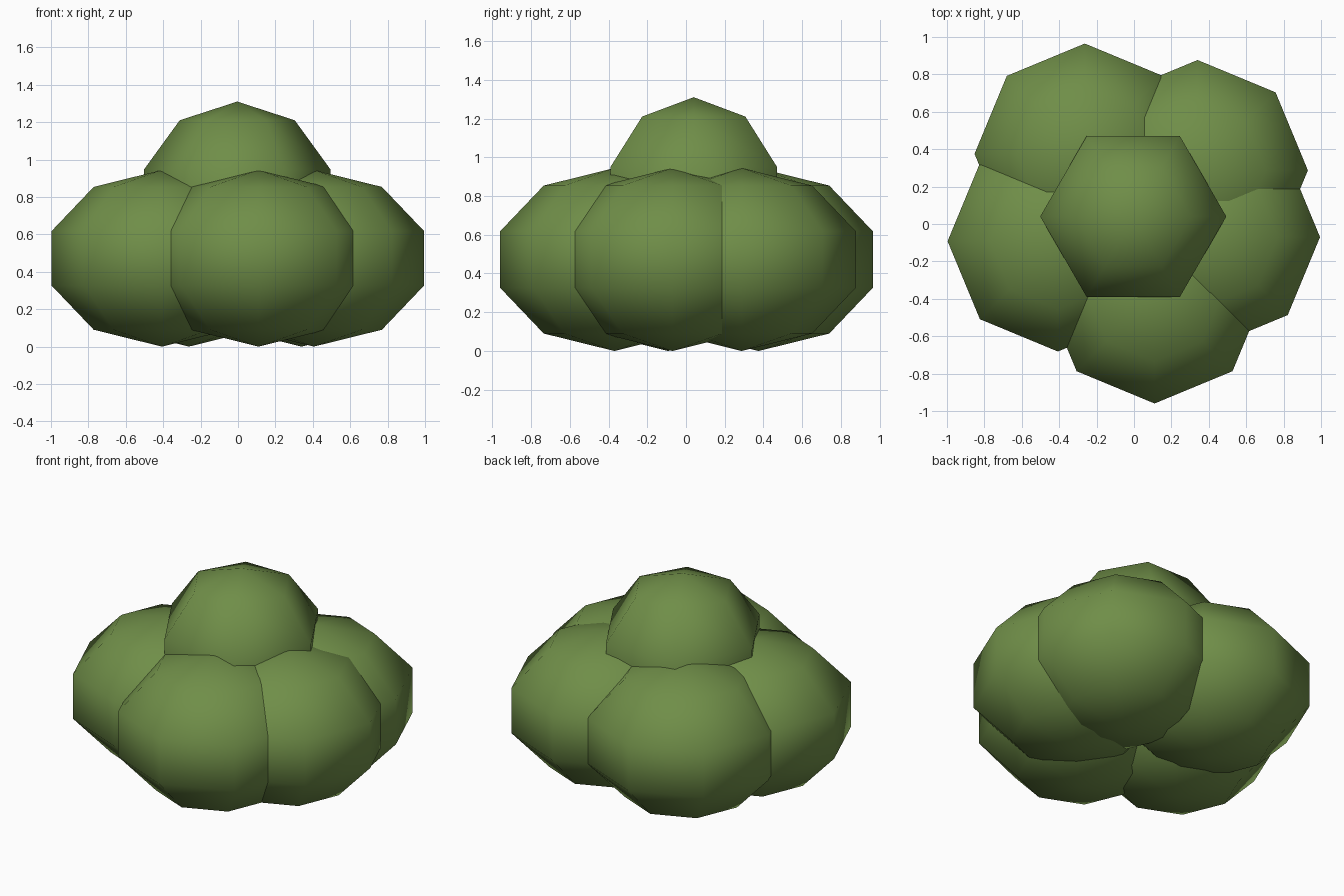
import bpy, bmesh, math
from mathutils import Matrix

if "Cube" in bpy.data.objects:
    bpy.data.objects.remove(bpy.data.objects["Cube"])

leaf = bpy.data.materials.new("leaf green")
leaf.diffuse_color = (0.16, 0.27, 0.065, 1)
leaf.use_nodes = True
leaf.node_tree.nodes["Principled BSDF"].inputs["Base Color"].default_value = leaf.diffuse_color


def clump(name, centre, radius, height_radius, sides):
    """Smooth-shaded low-poly ball with a corner pointing along +x."""
    bm = bmesh.new()
    bmesh.ops.create_uvsphere(bm, u_segments=sides, v_segments=5, radius=1)
    corner = next(v.co for v in bm.verts if v.co.xy.length > 0.5)
    turn = Matrix.Rotation(-math.atan2(corner.y, corner.x), 4, 'Z')
    size = Matrix.Diagonal((radius, radius, height_radius, 1))
    bm.transform(size @ turn)
    for f in bm.faces:
        f.smooth = True
    me = bpy.data.meshes.new(name)
    bm.to_mesh(me)
    bm.free()
    me.materials.append(leaf)
    ob = bpy.data.objects.new(name, me)
    ob.location = centre
    bpy.context.collection.objects.link(ob)


# Ring of five flattened leaf clumps
ring = {
    "front_clump": (0.11, -0.37),
    "right_clump": (0.405, -0.07),
    "back_right_clump": (0.34, 0.287),
    "back_left_clump": (-0.263, 0.375),
    "left_clump": (-0.407, -0.092),
}
for name, (x, y) in ring.items():
    clump(name, (x, y, 0.472), 0.62, 0.472, 8)

# Six-sided crown on top
clump("top_clump", (-0.004, 0.04, 0.787), 0.523, 0.523, 6)
